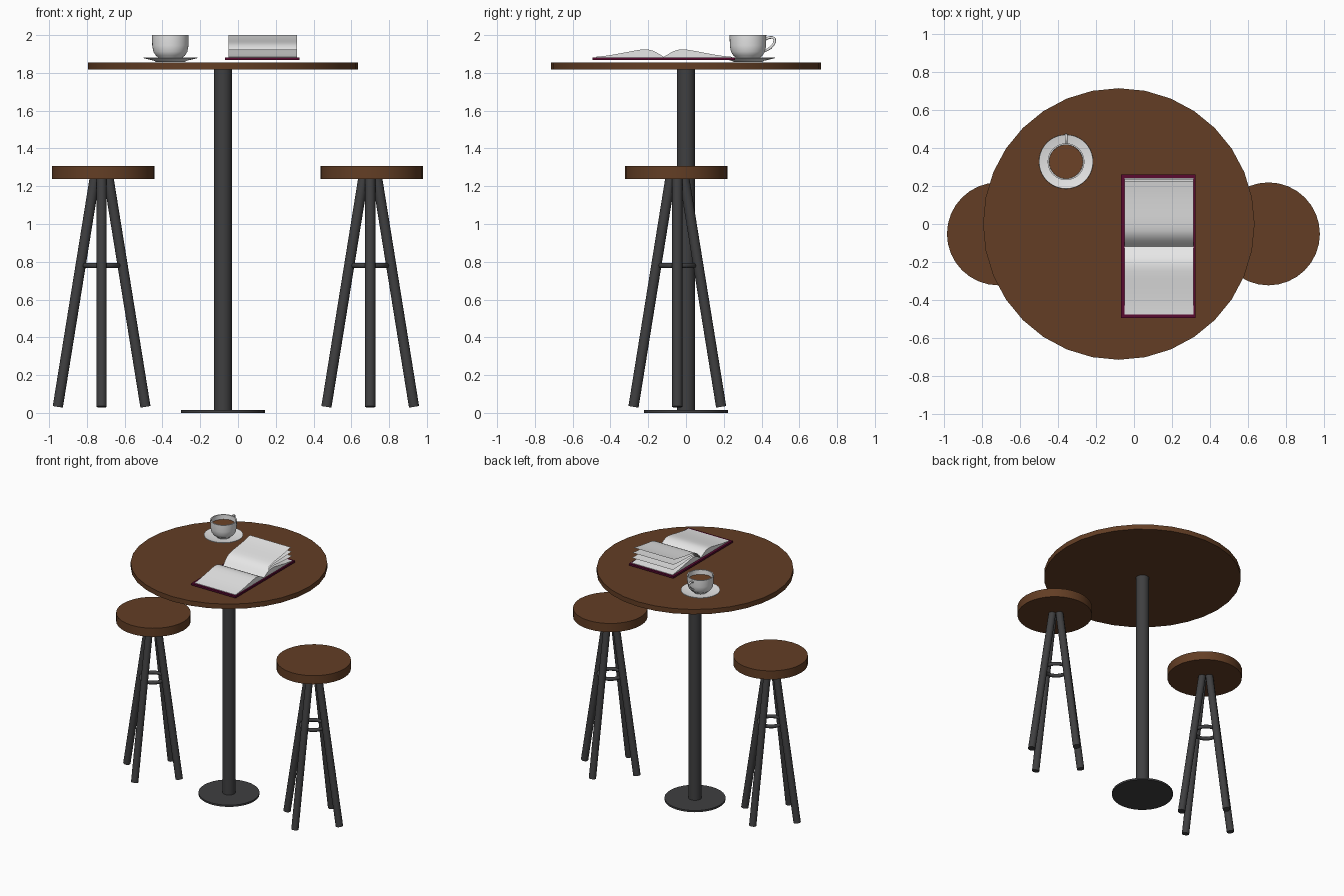
import bpy, bmesh, math
from mathutils import Vector

if "Cube" in bpy.data.objects:
    bpy.data.objects.remove(bpy.data.objects["Cube"])


def material(name, rgb):
    m = bpy.data.materials.new(name)
    m.diffuse_color = (*rgb, 1)
    m.use_nodes = True
    m.node_tree.nodes["Principled BSDF"].inputs["Base Color"].default_value = m.diffuse_color
    return m


WOOD = material("brown wood", (0.125, 0.048, 0.018))
METAL = material("dark metal", (0.05, 0.05, 0.052))
WHITE = material("white", (0.8, 0.8, 0.8))
MAROON = material("maroon cover", (0.10, 0.003, 0.03))
COFFEE = material("coffee", (0.15, 0.055, 0.02))


def finish(name, bm, mat, normals=True, angle=35):
    if normals:
        bmesh.ops.recalc_face_normals(bm, faces=bm.faces)
    me = bpy.data.meshes.new(name)
    bm.to_mesh(me)
    bm.free()
    me.materials.append(mat)
    me.shade_smooth()
    me.set_sharp_from_angle(angle=math.radians(angle))
    ob = bpy.data.objects.new(name, me)
    bpy.context.collection.objects.link(ob)
    return ob


def lathe(name, profile, centre, mat, sides=32):
    """Spin (radius, z) points about the vertical axis through centre."""
    bm = bmesh.new()
    vs = [bm.verts.new((0, r, z)) for r, z in profile]
    es = [bm.edges.new(p) for p in zip(vs, vs[1:])]
    bmesh.ops.spin(bm, geom=vs + es, cent=(0, 0, 0), axis=(0, 0, 1),
                   angle=math.tau, steps=sides, use_merge=True)
    bmesh.ops.remove_doubles(bm, verts=bm.verts, dist=1e-5)
    bmesh.ops.translate(bm, verts=bm.verts, vec=(*centre, 0))
    return finish(name, bm, mat)


def disc(name, r, z0, z1, centre, mat, sides=32):
    return lathe(name, [(0, z0), (r, z0), (r, z1), (0, z1)], centre, mat, sides)


def tube(name, points, radius, mat, sides=12, closed=False):
    """Sweep a circle along a path."""
    pts = [Vector(p) for p in points]
    n = len(pts)
    bm = bmesh.new()
    rings = []
    for i, p in enumerate(pts):
        a = pts[(i - 1) % n] if closed else pts[max(i - 1, 0)]
        b = pts[(i + 1) % n] if closed else pts[min(i + 1, n - 1)]
        t = (b - a).normalized()
        ref = Vector((0, 0, 1)) if closed else Vector((1, 0.0001, 0))
        u = t.cross(ref).normalized()
        w = t.cross(u)
        rings.append([bm.verts.new(p + radius * (u * math.cos(k * math.tau / sides)
                      + w * math.sin(k * math.tau / sides))) for k in range(sides)])
    for i in range(n if closed else n - 1):
        r0, r1 = rings[i], rings[(i + 1) % n]
        for k in range(sides):
            j = (k + 1) % sides
            bm.faces.new((r0[k], r0[j], r1[j], r1[k]))
    if not closed:
        bm.faces.new(rings[0])
        bm.faces.new(rings[-1])
    return finish(name, bm, mat, angle=40)


# Table
TABLE = (-0.08, 0)
disc("table_top", 0.715, 1.817, 1.856, TABLE, WOOD)
disc("table_post", 0.048, 0.01, 1.82, TABLE, METAL)
disc("table_base", 0.222, 0, 0.014, TABLE, METAL)

# Two stools: round seat, four splayed legs, foot ring
for side, sx in (("left", -0.714), ("right", 0.708)):
    sy = -0.052
    lathe(side + "_seat", [(0, 1.237), (0.271, 1.237), (0.271, 1.306), (0, 1.306)],
          (sx, sy), WOOD)
    cx, cy = sx - 0.008, sy + 0.006
    for i in range(4):
        dx, dy = ((1, 0), (0, 1), (-1, 0), (0, -1))[i]
        tube(f"{side}_leg_{i + 1}",
             [(cx + 0.232 * dx, cy + 0.232 * dy, 0.032),
              (cx + 0.037 * dx, cy + 0.037 * dy, 1.24)], 0.027, METAL, 16)
    tube(side + "_foot_ring",
         [(cx + 0.088 * math.cos(a), cy + 0.088 * math.sin(a), 0.78)
          for a in (k * math.tau / 32 for k in range(32))], 0.014, METAL, 10, True)

# Saucer and cup
CUP = (-0.358, 0.328)
lathe("saucer", [(0, 1.857), (0.075, 1.857), (0.085, 1.864), (0.143, 1.878),
                 (0.142, 1.882), (0.085, 1.869), (0, 1.867)], CUP, WHITE, 40)
lathe("cup", [(0, 1.866), (0.05, 1.866), (0.053, 1.874), (0.076, 1.89),
              (0.090, 1.912), (0.096, 1.945), (0.097, 2.0), (0.089, 2.0),
              (0.088, 1.945), (0.082, 1.915), (0.068, 1.895), (0, 1.886)],
      CUP, WHITE, 40)
disc("coffee", 0.0885, 1.958, 1.963, CUP, COFFEE, 40)
x, y = CUP
tube("cup_handle", [(x, y + dy, z) for dy, z in
                    ((0.092, 1.978), (0.112, 1.987), (0.130, 1.988), (0.141, 1.980),
                     (0.142, 1.966), (0.134, 1.949), (0.118, 1.932), (0.102, 1.922),
                     (0.088, 1.918))], 0.007, WHITE, 10)

# Open book: cover slab
X0, X1, SPINE, Z = -0.05, 0.313, -0.1175, 1.882
bm = bmesh.new()
bmesh.ops.create_cube(bm, size=1)
for v in bm.verts:
    v.co = (0.128 + v.co.x * 0.394, SPINE + v.co.y * 0.755, 1.875 + v.co.z * 0.014)
finish("book_cover", bm, MAROON)

# Curved page profile: (distance from spine, height over cover)
PAGE = [(0, 0.003), (0.02, 0.015), (0.04, 0.027), (0.06, 0.036), (0.08, 0.041),
        (0.1, 0.043), (0.13, 0.040), (0.17, 0.033), (0.21, 0.025), (0.26, 0.016),
        (0.31, 0.008), (0.36, 0.003)]

# Page blocks either side of the spine
for name, s in (("front_pages", -1), ("back_pages", 1)):
    bm = bmesh.new()
    outline = PAGE + [(0.36, 0), (0, 0)]
    rows = [[bm.verts.new((xx, SPINE + s * d, Z + h)) for d, h in outline]
            for xx in (X0, X1)]
    n = len(outline)
    for i in range(n):
        j = (i + 1) % n
        bm.faces.new((rows[0][i], rows[0][j], rows[1][j], rows[1][i]))
    for r in rows:
        bm.faces.new(r)
    finish(name, bm, WHITE)

# Loose sheets fanned up from the spine
for k in range(1, 4):
    a = math.radians(6.2 * k)
    bm = bmesh.new()
    rows = [[bm.verts.new((xx, SPINE + d * math.cos(a) - h * math.sin(a),
                           Z + d * math.sin(a) + h * math.cos(a))) for d, h in PAGE]
            for xx in (X0, X1)]
    for i in range(len(PAGE) - 1):
        bm.faces.new((rows[0][i], rows[1][i], rows[1][i + 1], rows[0][i + 1]))
    finish(f"loose_sheet_{k}", bm, WHITE, normals=False)
